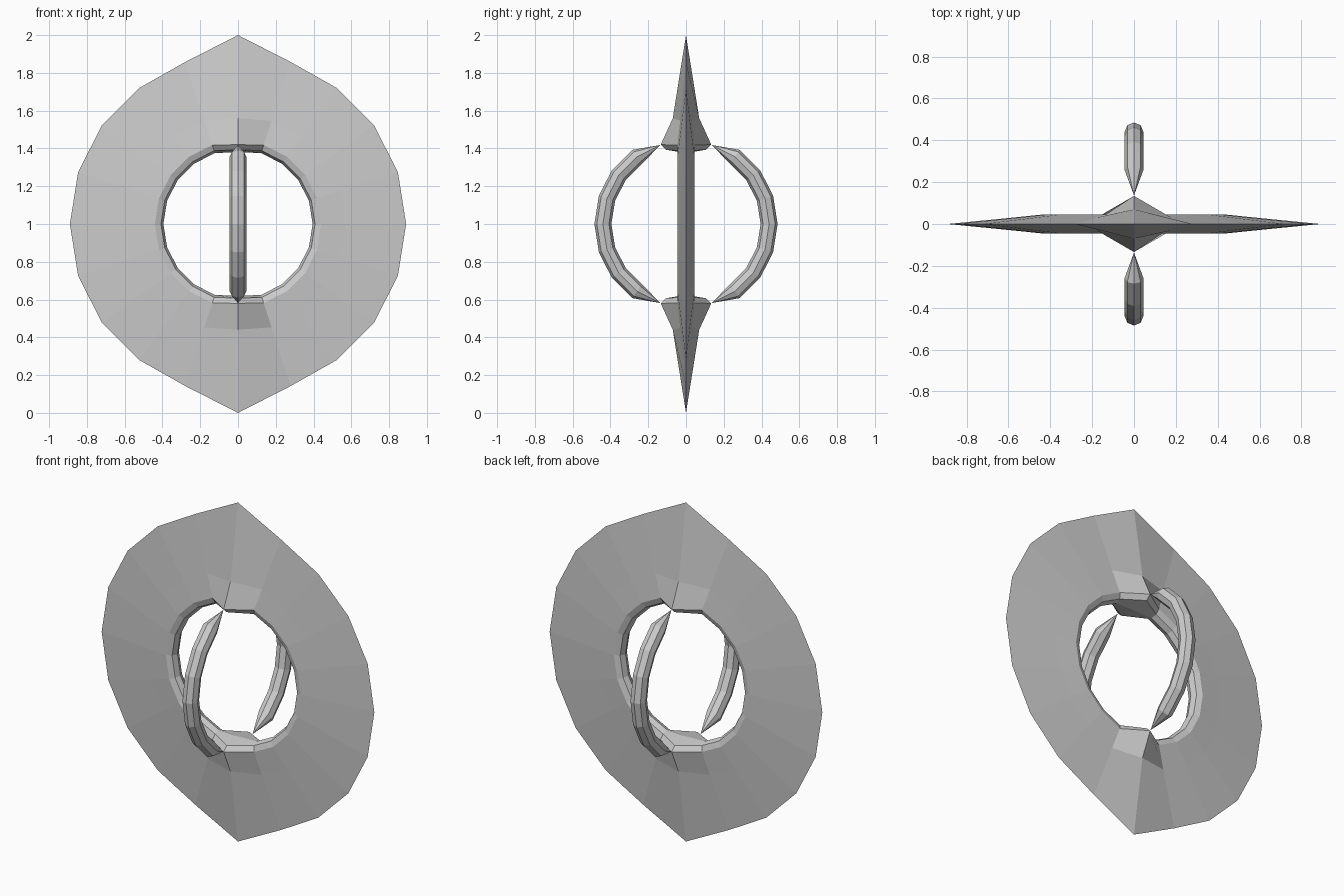
import bpy, bmesh
from math import sin, cos, pi, radians

if "Cube" in bpy.data.objects:
    bpy.data.objects.remove(bpy.data.objects["Cube"])

R, T = 0.44, 0.045      # ring centre radius and tube radius
STEPS = 20              # sides around the ring


def finish(name, bm):
    bmesh.ops.remove_doubles(bm, verts=bm.verts, dist=1e-5)
    bmesh.ops.recalc_face_normals(bm, faces=bm.faces)
    me = bpy.data.meshes.new(name)
    bm.to_mesh(me)
    bm.free()
    ob = bpy.data.objects.new(name, me)
    bpy.context.collection.objects.link(ob)
    return ob


def bridge(bm, a, b):
    n = len(a)
    for k in range(n):
        bm.faces.new((a[k], a[(k + 1) % n], b[(k + 1) % n], b[k]))


# half sections (radius, y) from the inner edge to the outer cutting edge
def section(outer):
    return [(R - T, 0), (R - 0.032, 0.032), (R, T), (0.575, 0.031), (outer, 0)]


peak = [(0.38, 0), (0.393, 0.105), (0.42, 0.134), (0.56, 0.07), (1.0, 0)]

# bladed disc: a swept section, with thick pointed peaks at top and bottom
bm = bmesh.new()
rings = []
for i in range(STEPS):
    a = 2 * pi * i / STEPS
    if i % 10 == 0:
        half = peak
    elif i % 10 in (1, 9):
        half = section(0.902)
    else:
        half = section(0.89)
    loop = half + [(r, -y) for r, y in half[-2:0:-1]]
    rings.append([bm.verts.new((r * sin(a), y, 1 + r * cos(a))) for r, y in loop])
for i in range(STEPS):
    bridge(bm, rings[i], rings[(i + 1) % STEPS])
finish("bladed_disc", bm)


# curved side handles: octagonal arcs that taper to points at the peaks
def handle(name, side):
    bm = bmesh.new()
    loops = []
    for deg in range(-54, 55, 18):
        a = radians(deg)
        loop = []
        for k in range(8):
            b = 2 * pi * k / 8
            r = R + T * cos(b)
            loop.append(bm.verts.new((T * sin(b), side * r * cos(a), 1 + r * sin(a))))
        loops.append(loop)
    for p, q in zip(loops, loops[1:]):
        bridge(bm, p, q)
    for loop, s in ((loops[0], -1), (loops[-1], 1)):
        tip = bm.verts.new((0, side * R * cos(radians(72)), 1 + s * R * sin(radians(72))))
        for k in range(8):
            bm.faces.new((loop[k], loop[(k + 1) % 8], tip))
    finish(name, bm)


handle("front_handle", -1)
handle("back_handle", 1)
